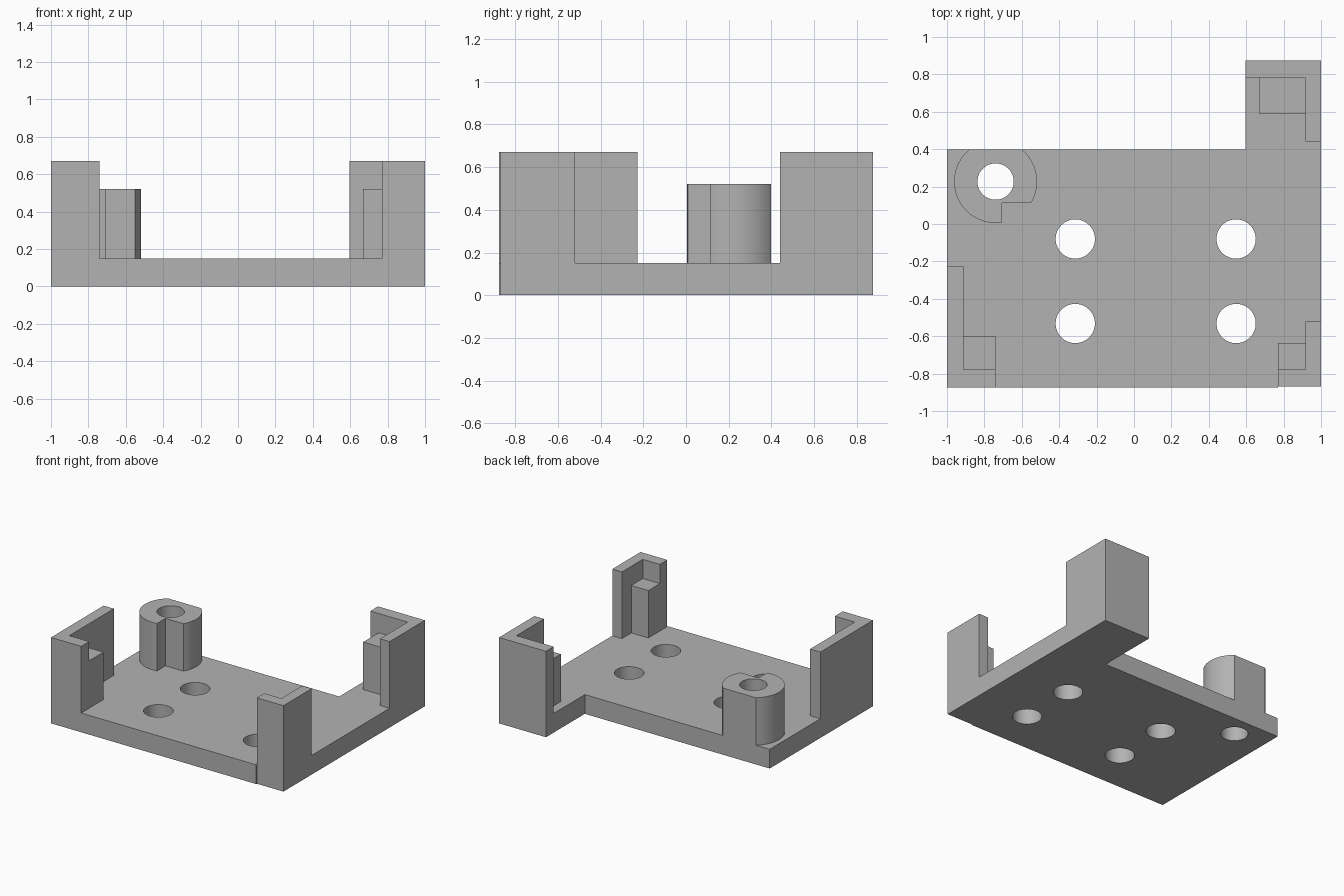
import bpy, bmesh
from math import cos, sin, asin, acos, pi, radians

cube = bpy.data.objects.get("Cube")
if cube:
    bpy.data.objects.remove(cube, do_unlink=True)

grey = bpy.data.materials.new("plain_grey")
grey.use_nodes = True
GREY = (0.45, 0.45, 0.45, 1)
grey.diffuse_color = GREY
grey.node_tree.nodes["Principled BSDF"].inputs["Base Color"].default_value = GREY

FLOOR, LEDGE, TOP = 0.15, 0.52, 0.67   # floor, ledge and wall heights
FRONT, BACK = -0.875, 0.875
REAR = 0.397                           # rear edge of the main plate


def arc(cx, cy, r, a0, a1, steps):
    """Points along an arc, both ends included."""
    angles = [a0 + (a1 - a0) * i / steps for i in range(steps + 1)]
    return [(cx + r * cos(a), cy + r * sin(a)) for a in angles]


def circle(cx, cy, r):
    return arc(cx, cy, r, 0, 2 * pi, 64)[:-1]


def prism(name, loops, z0, z1):
    """Extrude an outline (first loop) with holes (other loops)."""
    bm = bmesh.new()
    for loop in loops:
        verts = [bm.verts.new((x, y, z0)) for x, y in loop]
        for a, b in zip(verts, verts[1:] + verts[:1]):
            bm.edges.new((a, b))
    bmesh.ops.triangle_fill(bm, edges=bm.edges[:], use_beauty=True, normal=(0, 0, 1))
    lifted = bmesh.ops.extrude_face_region(bm, geom=bm.faces[:], use_keep_orig=True)
    new_verts = [g for g in lifted["geom"] if isinstance(g, bmesh.types.BMVert)]
    bmesh.ops.translate(bm, verts=new_verts, vec=(0, 0, z1 - z0))
    bmesh.ops.recalc_face_normals(bm, faces=bm.faces[:])
    mesh = bpy.data.meshes.new(name)
    bm.to_mesh(mesh)
    bm.free()
    mesh.materials.append(grey)
    obj = bpy.data.objects.new(name, mesh)
    bpy.context.collection.objects.link(obj)
    bpy.ops.object.select_all(action="DESELECT")
    obj.select_set(True)
    bpy.context.view_layer.objects.active = obj
    bpy.ops.object.shade_smooth_by_angle(angle=radians(30))
    return obj


def corner(name, outer, inner, ends, ledge):
    """L-shaped corner wall with a lower square ledge tucked inside it."""
    (ox, oy), (ix, iy), (ex, ey), (lx, ly) = outer, inner, ends, ledge
    prism(name + "_wall", [[(ox, oy), (ex, oy), (ex, iy), (ix, iy), (ix, ey), (ox, ey)]],
          FLOOR, TOP)
    prism(name + "_ledge", [[(ix, iy), (lx, iy), (lx, ly), (ix, ly)]], FLOOR, LEDGE)


# Boss centre and radii
BX, BY, BR, BORE = -0.74, 0.227, 0.2215, 0.097
NX, NY = -0.705, 0.113                 # inner corner of the boss notch

# Base plate with rear tab, mounting holes and boss bore
STEP = FRONT + 0.007
outline = [(-1, FRONT), (0.77, FRONT), (0.77, STEP), (1, STEP),
           (1, BACK), (0.595, BACK), (0.595, REAR), (-1, REAR)]
holes = [circle(x, y, 0.105) for x in (-0.314, 0.546) for y in (-0.08, -0.532)]
prism("base_plate", [outline, circle(BX, BY, BORE)] + holes, 0, FLOOR)

# Hollow boss with a flat back and a notched front
flat = asin((REAR - BY) / BR)
notch_bottom = 2 * pi - acos((NX - BX) / BR)
notch_side = asin((NY - BY) / BR)
boss = arc(BX, BY, BR, pi - flat, notch_bottom, 40) + [(NX, NY)]
boss += arc(BX, BY, BR, notch_side, flat, 22)
prism("boss", [boss, circle(BX, BY, BORE)], FLOOR, LEDGE)

# Corner walls
corner("front_right_corner", (-1, FRONT), (-0.912, -0.777), (-0.74, -0.227), (-0.74, -0.6))
corner("front_left_corner", (1, STEP), (0.917, -0.777), (0.77, -0.52), (0.77, -0.636))
corner("back_left_corner", (1, BACK), (0.917, 0.78), (0.595, 0.44), (0.667, 0.59))
